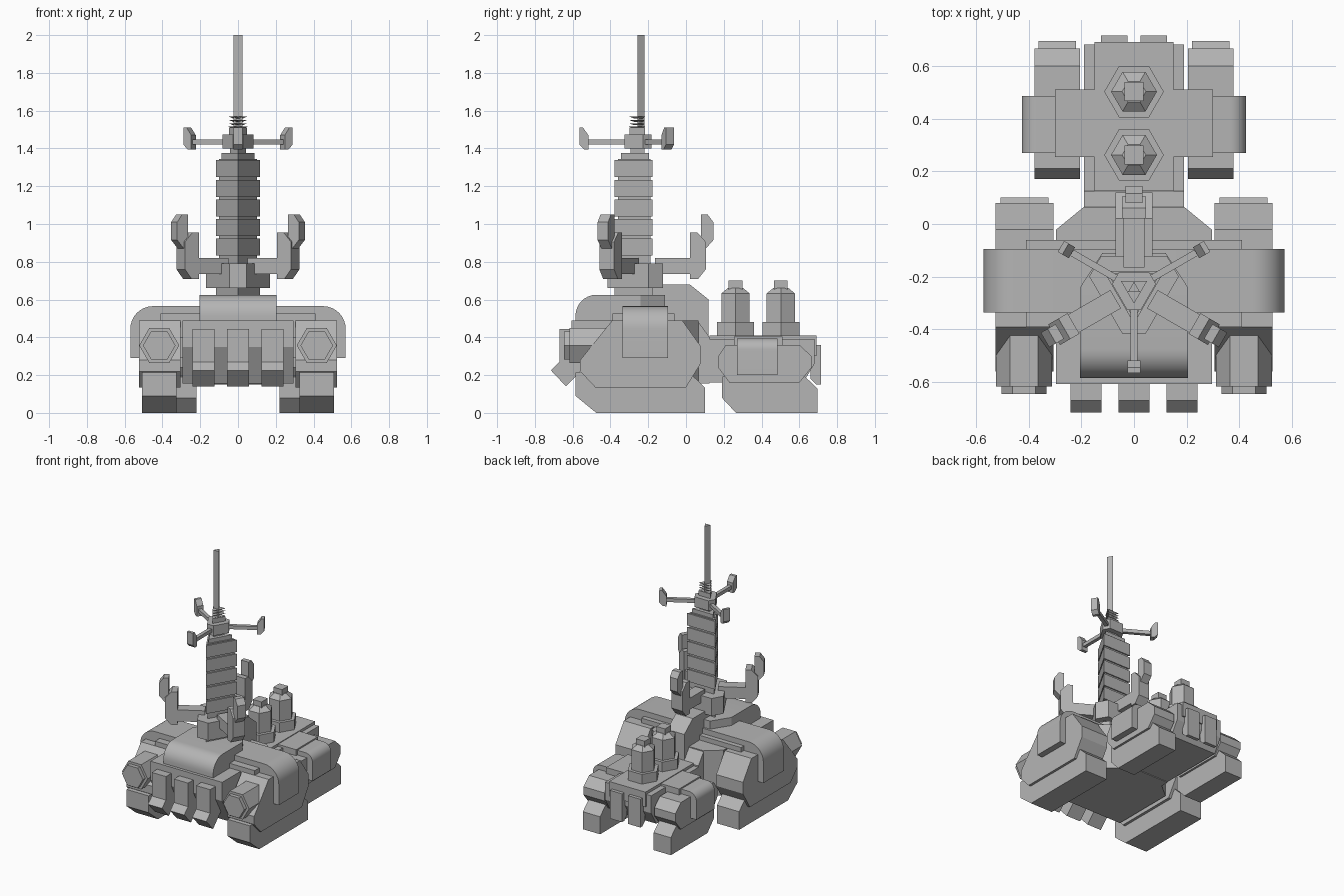
import bpy, bmesh, math
from mathutils import Matrix, Vector

if "Cube" in bpy.data.objects:
    bpy.data.objects.remove(bpy.data.objects["Cube"])

GREY = bpy.data.materials.new("plain grey")
GREY.diffuse_color = (0.46, 0.46, 0.46, 1)
GREY.use_nodes = True
GREY.node_tree.nodes["Principled BSDF"].inputs["Base Color"].default_value = GREY.diffuse_color
TY = -0.245  # y of the tower axis


def loft(name, bottom, top, mat=None, smooth=False):
    """Closed solid between two matching rings of 3D points."""
    bm = bmesh.new()
    a = [bm.verts.new(p) for p in bottom]
    b = [bm.verts.new(p) for p in top]
    n = len(a)
    bm.faces.new(a)
    bm.faces.new(b[::-1])
    for i in range(n):
        bm.faces.new((a[i], b[i], b[(i + 1) % n], a[(i + 1) % n]))
    if mat:
        bm.transform(mat)
    bmesh.ops.recalc_face_normals(bm, faces=bm.faces)
    me = bpy.data.meshes.new(name)
    bm.to_mesh(me)
    bm.free()
    me.materials.append(GREY)
    ob = bpy.data.objects.new(name, me)
    bpy.context.collection.objects.link(ob)
    if smooth:
        bpy.ops.object.select_all(action='DESELECT')
        ob.select_set(True)
        bpy.context.view_layer.objects.active = ob
        bpy.ops.object.shade_smooth_by_angle(angle=math.radians(30))
    return ob


def prism(name, pts, axis, lo, hi, **kw):
    """Extrude a 2D profile along x (pts are y,z), y (x,z) or z (x,y)."""
    put = {'x': lambda p, t: (t, p[0], p[1]),
           'y': lambda p, t: (p[0], t, p[1]),
           'z': lambda p, t: (p[0], p[1], t)}[axis]
    return loft(name, [put(p, lo) for p in pts], [put(p, hi) for p in pts], **kw)


def box(name, x, y, z, **kw):
    return prism(name, [(x[0], y[0]), (x[1], y[0]), (x[1], y[1]), (x[0], y[1])], 'z', z[0], z[1], **kw)


def pair(name, pts, lo, hi):
    """Profile in y,z extruded along x, on both sides."""
    prism(name + "_right", pts, 'x', lo, hi)
    prism(name + "_left", pts, 'x', -hi, -lo)


def ngon(n, r, start, cx=0, cy=0):
    return [(cx + r * math.cos(math.radians(start) + i * math.tau / n),
             cy + r * math.sin(math.radians(start) + i * math.tau / n)) for i in range(n)]


def arc(cx, cy, r, a0, a1, n=8):
    return [(cx + r * math.cos(math.radians(a0 + (a1 - a0) * i / n)),
             cy + r * math.sin(math.radians(a0 + (a1 - a0) * i / n))) for i in range(n + 1)]


def sym(half):
    """Mirror a half outline (x > 0) to a whole one."""
    return half + [(-x, y) for x, y in reversed(half)]


def tri(name, r, z0, z1, start=-90, r2=None):
    a, b = ngon(3, r, start, 0, TY), ngon(3, r2 or r, start, 0, TY)
    return loft(name, [(*p, z0) for p in a], [(*p, z1) for p in b])


# Hull: wide front with sloping chin, chamfered rear shoulder, narrow tail
prism("hull_front", [(-.607, .49), (-.607, .35), (-.5, .155), (-.02, .155), (-.02, .49)], 'x', -.295, .295)
prism("hull_shoulder", sym([(.295, -.021), (.19, .065)]), 'z', .155, .49)
prism("hull_slope", [(.06, .155), (.06, .49), (.125, .40), (.125, .155)], 'x', -.19, .19)
prism("hull_tail", [(.12, .16), (.12, .39), (.68, .39), (.68, .26), (.62, .16)], 'x', -.19, .19)
box("tail_deck", (-.15, .15), (.125, .69), (.3, .41))
box("front_fender_deck", (-.41, .41), (-.39, -.06), (.40, .525))
box("rear_fender_deck", (-.30, .30), (.255, .51), (.25, .405))
prism("spine", [(-.2, .45), (-.2, .68), (.02, .68), (.12, .60), (.12, .38)], 'x', -.07, .07)

# Rounded hood with tapered back
prism("hood_front", [(-.24, .48), (-.585, .48)] + arc(-.475, .515, .11, 180, 90) + [(-.24, .625)],
      'x', -.205, .205, smooth=True)
prism("hood_back", sym([(.205, -.241), (.12, -.11)]), 'z', .48, .625)

# Rounded fender arches
prism("front_arch", sym([(.57, .29)] + arc(.45, .445, .12, 0, 90)), 'y', -.335, -.095, smooth=True)
prism("rear_arch", sym([(.425, .20)] + arc(.365, .335, .06, 0, 90)), 'y', .27, .485, smooth=True)

# Wheel housings and track units
pair("front_housing", [(-.39, .49), (-.02, .49), (.08, .35), (.08, .265), (0, .135),
                       (-.48, .135), (-.56, .22), (-.56, .28)], .305, .525)
pair("front_track", [(-.585, .215), (-.585, .09), (-.475, 0), (.1, 0), (.1, .135), (0, .23), (-.4, .23)], .325, .507)
pair("rear_housing", [(.17, .3), (.21, .36), (.6, .36), (.665, .3), (.665, .24), (.6, .16), (.23, .16), (.17, .24)],
     .205, .378)
pair("rear_track", [(.19, .19), (.19, .08), (.265, 0), (.695, 0), (.695, .13), (.60, .22), (.25, .22)], .22, .362)

# Hexagonal headlights
for s in (-1, 1):
    prism("headlight", ngon(6, .106, 0, s * .417, .357), 'y', -.617, -.38)
    prism("headlight_lens", ngon(6, .086, 0, s * .417, .357), 'y', -.645, -.6)

# Front teeth and tail slats
for x in (-.182, 0, .182):
    prism("front_tooth", [(-.58, .445), (-.67, .445), (-.67, .27), (-.715, .225), (-.635, .14), (-.54, .24)],
          'x', x - .058, x + .058)
for s in (-1, 1):
    prism("tail_slat", [(.66, .36), (.715, .36), (.715, .15), (.69, .15), (.66, .18)], 'x', s * .075 - .05, s * .075 + .05)

# Two hexagonal chimneys
for y in (.262, .502):
    prism("chimney_base", ngon(6, .113, 0, 0, y), 'z', .39, .482)
    prism("chimney", ngon(6, .087, 0, 0, y), 'z', .48, .632)
    loft("chimney_cone", [(*p, .632) for p in ngon(6, .087, 0, 0, y)], [(*p, .662) for p in ngon(6, .045, 0, 0, y)])
    box("chimney_cap", (-.036, .036), (y - .036, y + .036), (.65, .70))

# Triangular tower of stacked segments
tri("tower_foot", .133, .6, .67)
hub = []
for k in range(3):
    c, a = math.radians(-90 + 120 * k), .045
    d, n = Vector((math.cos(c), math.sin(c))), Vector((-math.sin(c), math.cos(c)))
    hub += [Vector((0, TY)) + d * .17 - n * a, Vector((0, TY)) + d * .17 + n * a]
prism("arm_hub", hub, 'z', .66, .79)
tri("tower_core", .116, .78, 1.345)
for i in range(5):
    tri("tower_segment", .133, .832 + .104 * i, .922 + .104 * i)
tri("tower_top", .1, 1.34, 1.375)
tri("tower_neck", .05, 1.37, 1.41)

# Three large claw arms around the tower foot
for k in range(3):
    m = Matrix.Translation((0, TY, 0)) @ Matrix.Rotation(math.radians(90 + 120 * k), 4, 'Z')
    box("arm_bar", (.08, .30), (-.04, .04), (.735, .82), mat=m)
    prism("arm_claw", [(.265, .71), (.31, .71), (.35, .76), (.35, .905), (.305, .955), (.265, .955)],
          'y', -.045, .045, mat=m)
    prism("arm_claw_tip", [(.325, .90), (.325, 1.01), (.325, 1.05), (.36, 1.05), (.39, 1.01), (.39, .915), (.35, .87)],
          'y', -.032, .032, mat=m)

# Upper hub with three thin sensor arms
prism("sensor_hub", [(x, y) for k in range(3) for x, y in ngon(2, .085, -90 + 120 * k - 18, 0, TY)[:1]
                     + ngon(2, .085, -90 + 120 * k + 18, 0, TY)[:1]], 'z', 1.4, 1.475)
for k in range(3):
    m = Matrix.Translation((0, TY, 0)) @ Matrix.Rotation(math.radians(-90 + 120 * k), 4, 'Z')
    box("sensor_bar", (.05, .29), (-.013, .013), (1.422, 1.448), mat=m)
    prism("sensor_tip", [(.272, 1.395), (.295, 1.395), (.32, 1.42), (.32, 1.51), (.30, 1.51), (.272, 1.47)],
          'y', -.024, .024, mat=m)

# Antenna with thin collar fins
tri("antenna_base", .055, 1.47, 1.51)
for i in range(4):
    tri("antenna_fin", .03, 1.505 + .018 * i, 1.515 + .018 * i, r2=.057)
tri("antenna", .026, 1.49, 2.0, start=90)
